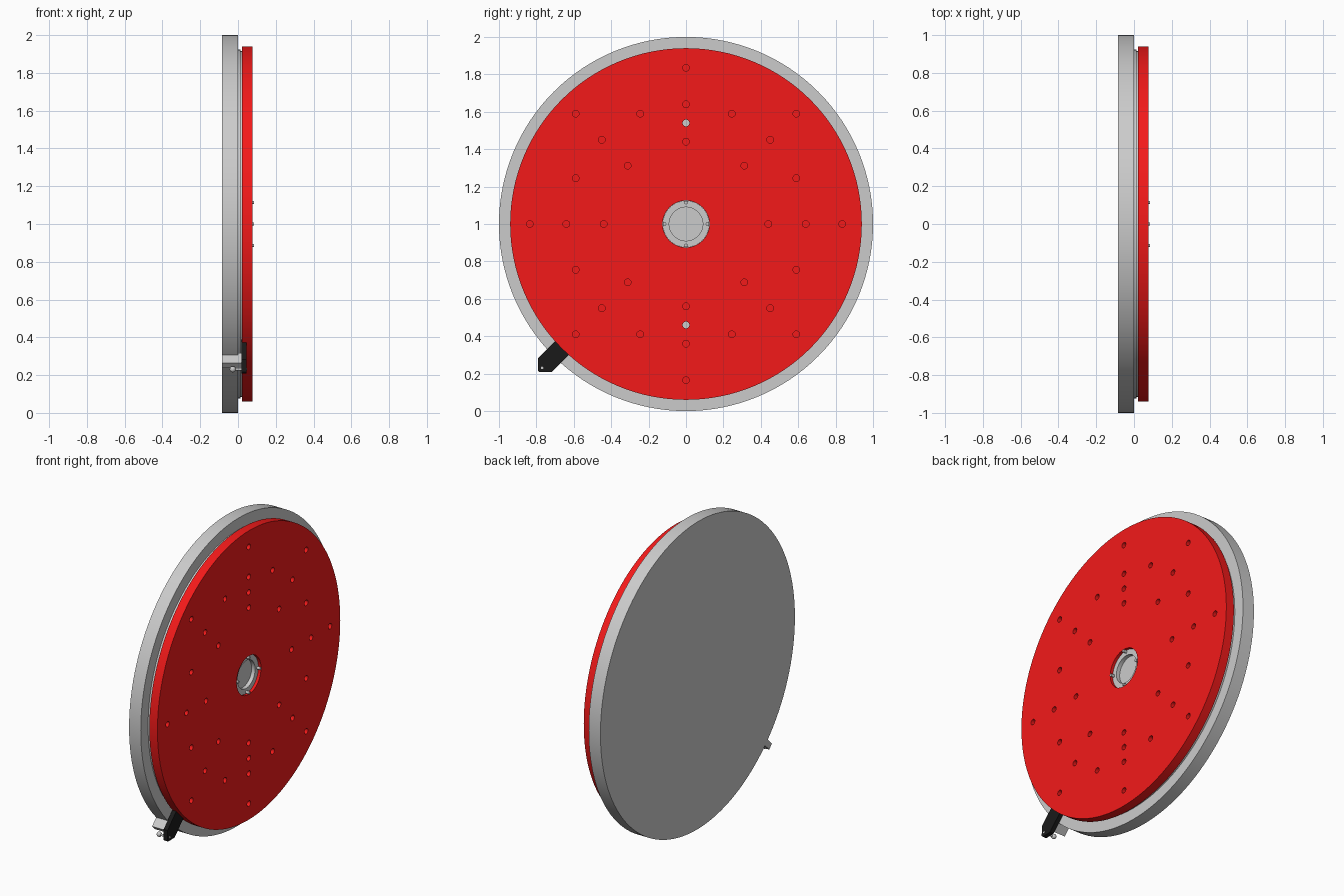
import bpy, bmesh, math
from mathutils import Matrix, Vector

if "Cube" in bpy.data.objects:
    bpy.data.objects.remove(bpy.data.objects["Cube"])

CZ = 1.0  # height of the disc axis


def material(name, color):
    m = bpy.data.materials.new(name)
    m.diffuse_color = color
    m.use_nodes = True
    m.node_tree.nodes["Principled BSDF"].inputs["Base Color"].default_value = m.diffuse_color
    return m


red = material("red", (0.9, 0.01, 0.01, 1))
black = material("black", (0.01, 0.01, 0.01, 1))


def finish(name, bm, mat=None):
    bmesh.ops.recalc_face_normals(bm, faces=bm.faces[:])
    me = bpy.data.meshes.new(name)
    bm.to_mesh(me)
    bm.free()
    ob = bpy.data.objects.new(name, me)
    bpy.context.collection.objects.link(ob)
    if mat:
        me.materials.append(mat)
    return ob


def smooth(ob):
    bpy.ops.object.select_all(action='DESELECT')
    ob.select_set(True)
    bpy.context.view_layer.objects.active = ob
    bpy.ops.object.shade_smooth_by_angle(angle=math.radians(30))


def lathe(name, profile, steps=128):
    """Spin an (x, radius) profile about the disc axis and cap both ends."""
    bm = bmesh.new()
    rings = [[bm.verts.new((x, r * math.cos(a), CZ + r * math.sin(a)))
              for a in (math.tau * i / steps for i in range(steps))] for x, r in profile]
    for p, q in zip(rings, rings[1:]):
        for i in range(steps):
            j = (i + 1) % steps
            bm.faces.new((p[i], p[j], q[j], q[i]))
    bm.faces.new(rings[0])
    bm.faces.new(rings[-1])
    ob = finish(name, bm)
    smooth(ob)
    return ob


def add_cyl(bm, y, z, r, x0, x1, seg=24):
    """Cylinder along x; z is relative to the disc axis."""
    m = Matrix.Translation(((x0 + x1) / 2, y, CZ + z)) @ Matrix.Rotation(math.pi / 2, 4, 'Y')
    bmesh.ops.create_cone(bm, cap_ends=True, segments=seg, radius1=r, radius2=r,
                          depth=x1 - x0, matrix=m)


def polar(r, t):
    """Lower-left radial/tangential coordinates to (y, z relative to axis)."""
    s = math.sqrt(0.5)
    return (-r - t) * s, (-r + t) * s


def prism(name, outline, x0, x1, mat=None):
    """Extrude an (r, t) outline along x."""
    bm = bmesh.new()
    pts = [polar(*p) for p in outline]
    f = bm.faces.new([bm.verts.new((x0, y, CZ + z)) for y, z in pts])
    ext = bmesh.ops.extrude_face_region(bm, geom=[f])["geom"]
    bmesh.ops.translate(bm, vec=Vector((x1 - x0, 0, 0)),
                        verts=[v for v in ext if isinstance(v, bmesh.types.BMVert)])
    return finish(name, bm, mat)


# Base disc and the thin spacer behind the red disc
lathe("base_disc", [(-0.084, 1.0), (0.0, 1.0)])
lathe("spacer_plate", [(0.0, 0.925), (0.012, 0.925), (0.012, 0.915), (0.02, 0.915)])

# Hub with recessed centre
lathe("hub", [(0.02, 0.124), (0.06, 0.124), (0.06, 0.09), (0.035, 0.09)], 64)

# Red disc
bm = bmesh.new()
add_cyl(bm, 0, 0, 0.94, 0.02, 0.078, 128)
disc = finish("red_disc", bm, red)

# Hole cutters: hub bore, two through holes and the blind hole pattern
bm = bmesh.new()
add_cyl(bm, 0, 0, 0.125, 0.0, 0.1, 64)
for z in (0.54, -0.54):
    add_cyl(bm, 0, z, 0.018, 0.0, 0.1)
quarter = [(r, 0) for r in (0.44, 0.64, 0.835)]
quarter += [(0.59, 0.59), (0.59, 0.245), (0.245, 0.59), (0.45, 0.45), (0.312, 0.312)]
for y, z in quarter:
    for _ in range(4):
        add_cyl(bm, y, z, 0.018, 0.045, 0.1)
        y, z = -z, y
cutter = finish("hole_cutter", bm, red)
cutter.hide_render = True
mod = disc.modifiers.new("holes", 'BOOLEAN')
mod.operation = 'DIFFERENCE'
mod.solver = 'EXACT'
mod.object = cutter
bpy.context.view_layer.objects.active = disc
bpy.ops.object.modifier_apply(modifier="holes")
bpy.data.objects.remove(cutter)
smooth(disc)

# Hub screws
bm = bmesh.new()
for k in range(4):
    a = k * math.pi / 2
    add_cyl(bm, 0.114 * math.cos(a), 0.114 * math.sin(a), 0.009, 0.055, 0.084, 16)
smooth(finish("hub_screws", bm))

# Black pointer and the grey block on the rim
prism("pointer", [(0.916, 0.052), (1.066, 0.052), (1.114, 0.006), (1.114, -0.006),
                  (1.066, -0.052), (0.916, -0.052)], 0.018, 0.046, black)
prism("rim_block", [(0.985, 0.02), (1.06, 0.02), (1.06, -0.02), (0.985, -0.02)], -0.084, 0.018)

# Pin with a ball end behind the pointer tip
bm = bmesh.new()
y, z = polar(1.088, 0)
add_cyl(bm, y, z, 0.007, -0.03, 0.048, 16)
bmesh.ops.create_uvsphere(bm, u_segments=20, v_segments=12, radius=0.016,
                          matrix=Matrix.Translation((-0.028, y, CZ + z)))
smooth(finish("ball_pin", bm))
